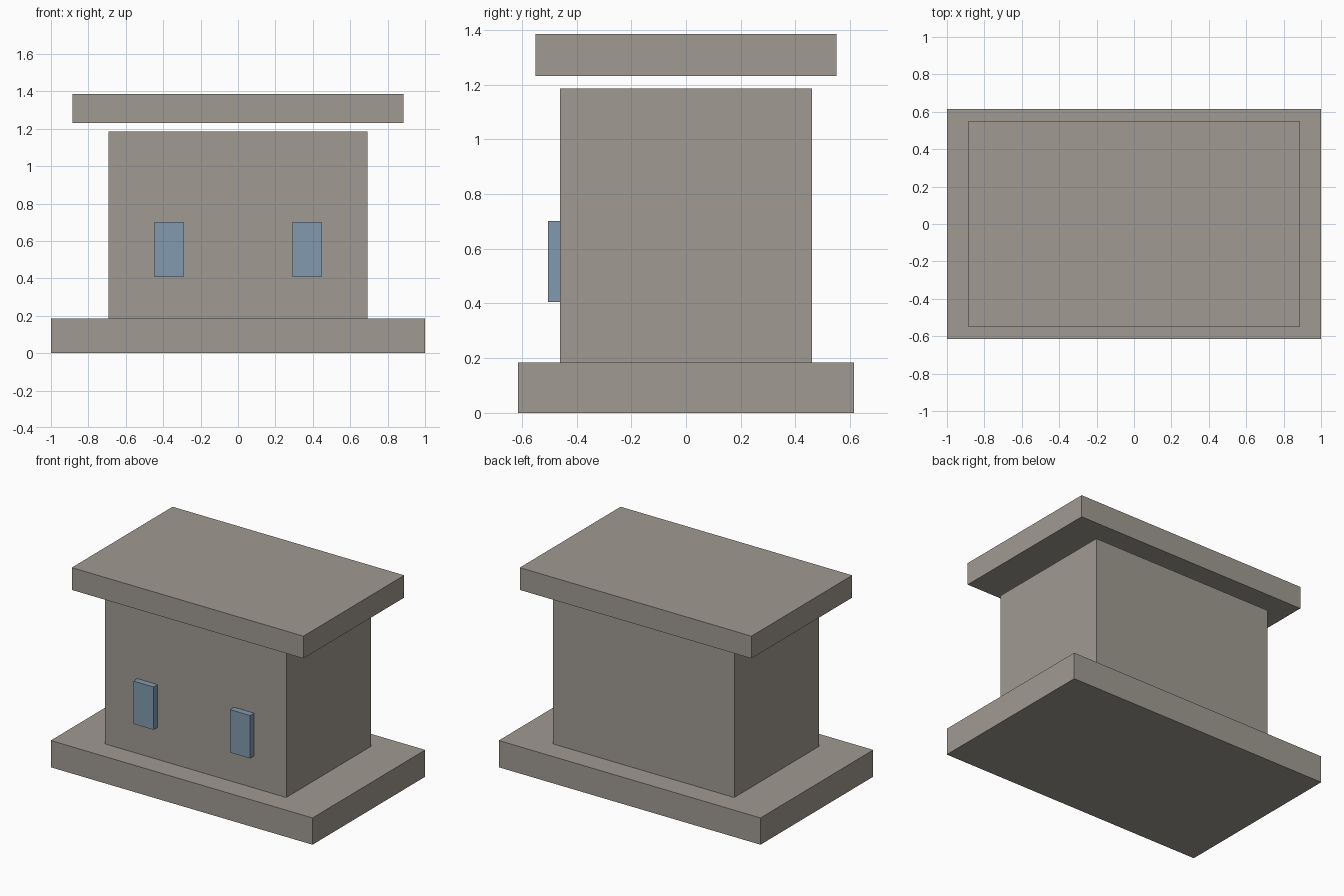
import bpy

cube = bpy.data.objects.get("Cube")
if cube:
    bpy.data.objects.remove(cube, do_unlink=True)


def make_material(name, rgb):
    mat = bpy.data.materials.new(name)
    mat.use_nodes = True
    colour = (*rgb, 1)
    mat.diffuse_color = colour
    mat.node_tree.nodes["Principled BSDF"].inputs["Base Color"].default_value = colour
    return mat


def box(name, low, high, mat):
    """Axis-aligned box between two opposite corners."""
    centre = [(a + b) / 2 for a, b in zip(low, high)]
    bpy.ops.mesh.primitive_cube_add(size=1, location=centre)
    obj = bpy.context.object
    obj.name = name
    obj.scale = [b - a for a, b in zip(low, high)]
    bpy.ops.object.transform_apply(location=False, rotation=False, scale=True)
    obj.data.materials.append(mat)
    return obj


def slab(name, half_x, half_y, bottom, top, mat):
    """Box centred on the vertical axis."""
    return box(name, (-half_x, -half_y, bottom), (half_x, half_y, top), mat)


stone = make_material("warm grey stone", (0.352, 0.323, 0.287))
glass = make_material("blue glass", (0.223, 0.323, 0.429))

# Plinth, walls and the flat roof floating just above them
slab("base", 1.0, 0.615, 0, 0.185, stone)
slab("walls", 0.692, 0.4615, 0.185, 1.185, stone)
slab("roof", 0.885, 0.55, 1.231, 1.385, stone)

# Two raised windows on the front wall
for side, x in (("left", 0.369), ("right", -0.369)):
    box(side + "_window", (x - 0.077, -0.505, 0.406), (x + 0.077, -0.455, 0.702), glass)
